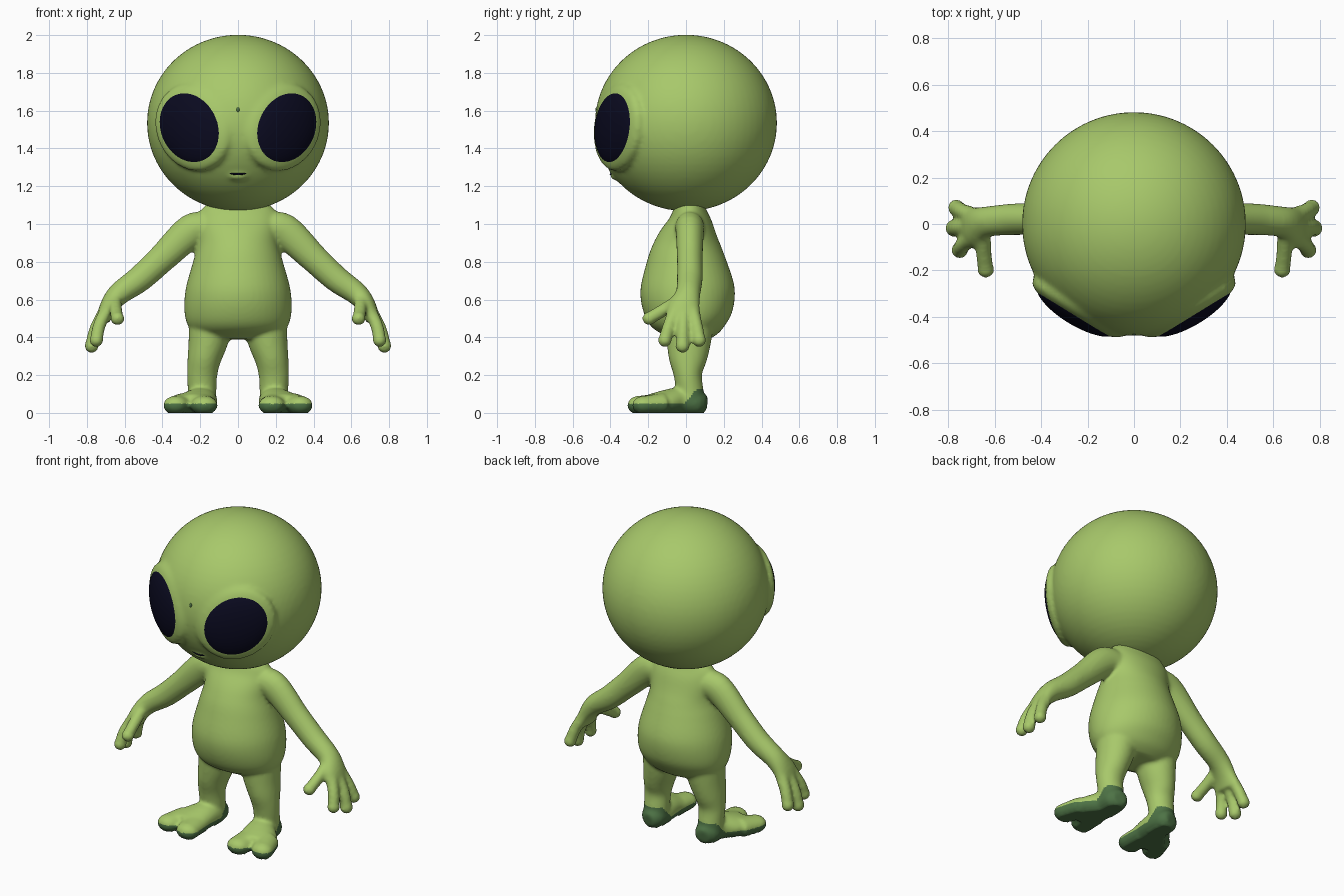
import bpy, bmesh, math
from mathutils import Matrix, Vector

if "Cube" in bpy.data.objects:
    bpy.data.objects.remove(bpy.data.objects["Cube"])


def material(name, rgb):
    m = bpy.data.materials.new(name)
    m.use_nodes = True
    m.diffuse_color = (*rgb, 1)
    m.node_tree.nodes["Principled BSDF"].inputs["Base Color"].default_value = (*rgb, 1)
    return m


SKIN = material("light green skin", (0.39, 0.58, 0.145))
SOLE = material("dark green sole", (0.075, 0.17, 0.06))
DARK = material("midnight blue", (0.003, 0.003, 0.014))
X, Y, Z = Vector((1, 0, 0)), Vector((0, 1, 0)), Vector((0, 0, 1))


def ellipsoid(bm, center, scale, turn=0, tilt=0):
    mat = (Matrix.Translation(center) @ Matrix.Rotation(turn, 4, 'Z')
           @ Matrix.Rotation(tilt, 4, 'Y') @ Matrix.Diagonal((*scale, 1)))
    bmesh.ops.create_uvsphere(bm, u_segments=64, v_segments=32, radius=1, matrix=mat)


def spline(rows, steps=5):
    """Catmull-Rom through rows of x, y, z and two radii."""
    rows = [Vector(r) for r in rows]
    out = []
    for i in range(len(rows) - 1):
        a, b, c, d = rows[max(i - 1, 0)], rows[i], rows[i + 1], rows[min(i + 2, len(rows) - 1)]
        for k in range(steps):
            t = k / steps
            out.append(b + (c - a) * (t / 2) + (a * 2 - b * 5 + c * 4 - d) * (t * t / 2)
                       + (b * 3 - a - c * 3 + d) * (t ** 3 / 2))
    return out + [rows[-1]]


def loft(bm, rows, side=1, ref=Y, n=32, floor=False):
    """Elliptical tube; the second radius lies along ref."""
    rows = spline([(r[0] * side, *r[1:]) for r in rows])
    pts = [Vector(r[:3]) for r in rows]
    rings = []
    for i, r in enumerate(rows):
        t = (pts[min(i + 1, len(pts) - 1)] - pts[max(i - 1, 0)]).normalized()
        v = (ref - t * ref.dot(t)).normalized()
        u = v.cross(t)
        ring = []
        for k in range(n):
            a = math.tau * k / n
            p = pts[i] + u * (r[3] * math.cos(a)) + v * (r[4] * math.sin(a))
            if floor:
                p.z = max(p.z, 0)
            ring.append(bm.verts.new(p))
        rings.append(ring)
    for lo, hi in zip(rings, rings[1:]):
        for k in range(n):
            bm.faces.new((lo[k], lo[(k + 1) % n], hi[(k + 1) % n], hi[k]))
    bm.faces.new(rings[0])
    bm.faces.new(rings[-1])


def digit(bm, points, radius, side):
    """Finger with a round tip."""
    loft(bm, [(*p, radius, radius) for p in points], side, ref=X, n=20)
    x, y, z = points[-1]
    ellipsoid(bm, (x * side, y, z), (radius * 1.08,) * 3)


def finish(name, bm, mats, voxel=0, smooth=0):
    """Make the object, fusing its parts into one skin if a voxel size is given."""
    bmesh.ops.recalc_face_normals(bm, faces=bm.faces)
    mesh = bpy.data.meshes.new(name)
    bm.to_mesh(mesh)
    bm.free()
    ob = bpy.data.objects.new(name, mesh)
    bpy.context.collection.objects.link(ob)
    if voxel:
        rm = ob.modifiers.new("fuse", 'REMESH')
        rm.mode, rm.voxel_size = 'VOXEL', voxel
        sm = ob.modifiers.new("soften", 'SMOOTH')
        sm.factor, sm.iterations = 0.5, smooth
        dg = bpy.context.evaluated_depsgraph_get()
        baked = bpy.data.meshes.new_from_object(ob.evaluated_get(dg))
        ob.modifiers.clear()
        ob.data = baked
    ob.data.materials.clear()
    for m in mats:
        ob.data.materials.append(m)
    for p in ob.data.polygons:
        p.use_smooth = True
        p.material_index = 0
    return ob


# Head with raised eye sockets
EYE_TURN, EYE_TILT = math.radians(31), math.radians(45)
bm = bmesh.new()
ellipsoid(bm, (0, 0, 1.535), (0.482, 0.482, 0.467))
for s in (-1, 1):
    ellipsoid(bm, (s * 0.24, -0.36, 1.51), (0.215, 0.06, 0.245), s * EYE_TURN, s * EYE_TILT)
# Lower lip
ellipsoid(bm, (0, -0.375, 1.247), (0.05, 0.03, 0.014))
finish("head", bm, [SKIN], 0.014, 8)

# Eyes
for s, label in ((1, "left"), (-1, "right")):
    bm = bmesh.new()
    ellipsoid(bm, (s * 0.243, -0.365, 1.51), (0.185, 0.072, 0.215), s * EYE_TURN, s * EYE_TILT)
    finish(label + "_eye", bm, [DARK])

# Mouth, curved up at the corners
bm = bmesh.new()
ellipsoid(bm, (0, -0.382, 1.264), (0.055, 0.022, 0.009))
for v in bm.verts:
    v.co.z += 3 * v.co.x ** 2
finish("mouth", bm, [DARK])

# Nostril
bm = bmesh.new()
ellipsoid(bm, (0, -0.474, 1.605), (0.008, 0.006, 0.013))
finish("nostril", bm, [SOLE])

# Body: torso, then limbs on both sides
bm = bmesh.new()
loft(bm, [(0, .02, 1.13, .13, .07), (0, .02, 1.07, .20, .09), (0, .02, 1.0, .215, .125),
          (0, .01, .9, .212, .175), (0, .005, .8, .238, .212), (0, .008, .65, .278, .25),
          (0, .015, .52, .282, .23), (0, .02, .44, .25, .175), (0, .02, .39, .17, .10)], n=48)
for s in (-1, 1):
    # Arm and palm
    loft(bm, [(.15, .02, .98, .075, .08), (.245, .02, .965, .09, .075), (.4, .02, .82, .076, .068),
              (.52, .02, .71, .07, .068), (.63, .01, .63, .06, .066), (.685, -.01, .56, .048, .085),
              (.715, -.015, .49, .036, .098)], s)
    # Fingers and thumb
    digit(bm, [(.69, .03, .56), (.74, .055, .46), (.765, .07, .385)], .034, s)
    digit(bm, [(.69, -.01, .56), (.75, -.015, .45), (.775, -.018, .355)], .035, s)
    digit(bm, [(.69, -.05, .56), (.735, -.09, .46), (.75, -.112, .385)], .034, s)
    digit(bm, [(.65, -.02, .61), (.648, -.11, .55), (.638, -.195, .5)], .034, s)
    # Leg
    loft(bm, [(.14, .02, .5, .12, .13), (.158, .015, .38, .105, .118), (.18, .01, .28, .088, .1),
              (.19, .01, .2, .08, .075), (.19, .02, .12, .076, .072), (.19, .03, .05, .076, .07)], s)
    # Foot with two broad toes
    loft(bm, [(.195, .108, .045, .04, .042), (.19, .07, .05, .072, .065), (.193, -.03, .06, .085, .075),
              (.225, -.12, .05, .115, .068), (.245, -.2, .04, .125, .055)], s, ref=Z, floor=True)
    for toe in ([(.19, -.13, .045, .075, .06), (.178, -.25, .04, .07, .05)],
                [(.29, -.12, .045, .07, .06), (.33, -.225, .04, .066, .05)]):
        loft(bm, toe, s, ref=Z, floor=True)
        x, y, z, w, h = toe[-1]
        ellipsoid(bm, (x * s, y, z), (w, .06, h))
for v in bm.verts:
    v.co.z = max(v.co.z, 0)
body = finish("body", bm, [SKIN, SOLE], 0.011, 6)

# Dark soles rising at the heel
for v in body.data.vertices:
    v.co.z = 0 if v.co.z < 0.006 else v.co.z
for p in body.data.polygons:
    rise = min(max((p.center.y + 0.01) / 0.07, 0), 1)
    if p.center.z < 0.048 + 0.08 * rise:
        p.material_index = 1
